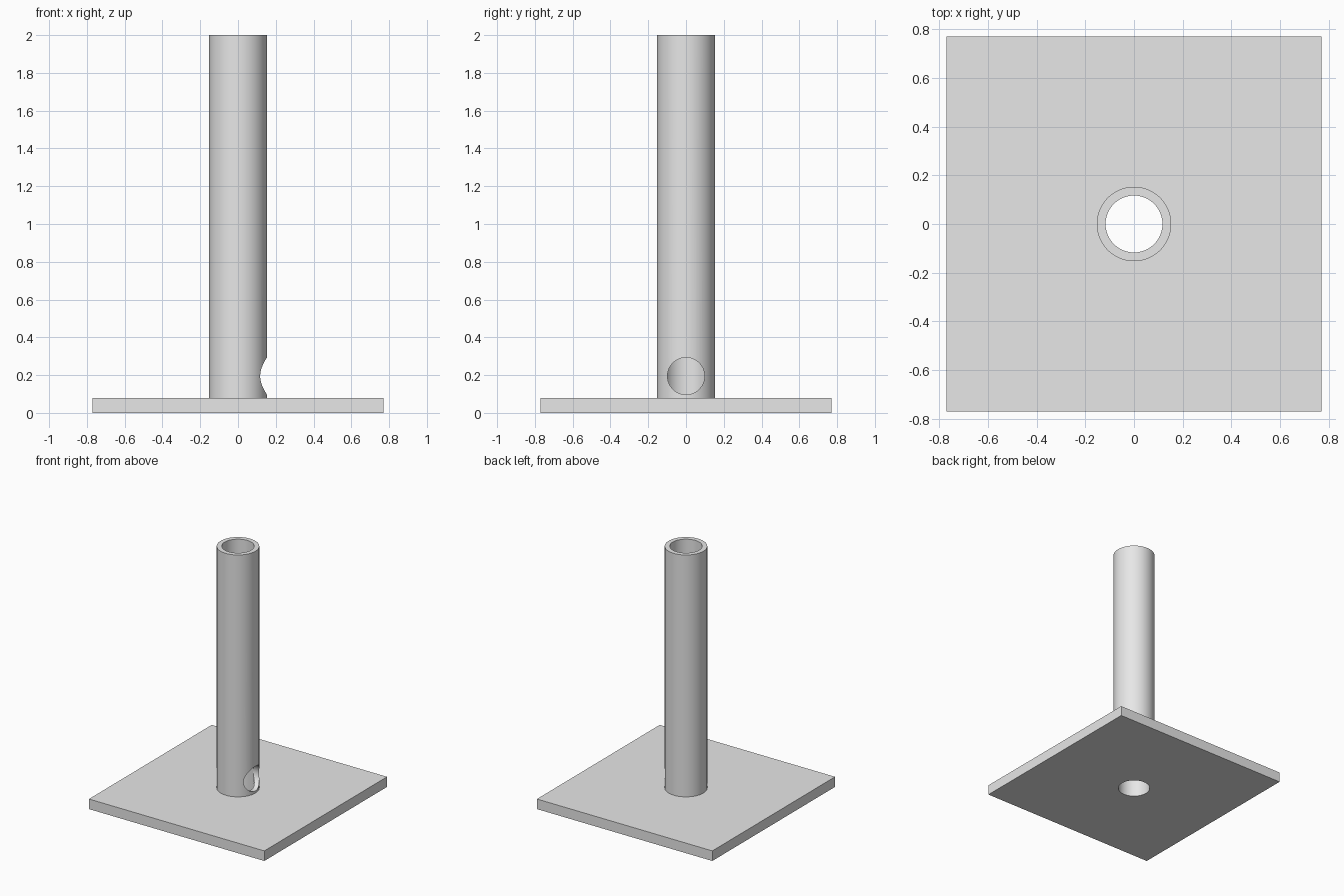
import bpy
from math import pi

default = bpy.data.objects.get("Cube")
if default:
    bpy.data.objects.remove(default, do_unlink=True)

PLATE_SIDE, PLATE_TOP, HEIGHT = 1.54, 0.08, 2.0
OUTER_R, BORE_R = 0.153, 0.117
PORT_R, PORT_Z = 0.098, 0.195

grey = bpy.data.materials.new("plain_grey")
grey.use_nodes = True
colour = (0.8, 0.8, 0.8, 1)
grey.diffuse_color = colour
grey.node_tree.nodes["Principled BSDF"].inputs["Base Color"].default_value = colour


def cylinder(name, radius, depth, location, rotation=(0, 0, 0)):
    bpy.ops.mesh.primitive_cylinder_add(
        vertices=96, radius=radius, depth=depth, location=location, rotation=rotation)
    obj = bpy.context.object
    obj.name = name
    obj.data.materials.append(grey)
    return obj


def cut(obj, cutter):
    cutter.hide_render = True
    mod = obj.modifiers.new("cut", "BOOLEAN")
    mod.operation = "DIFFERENCE"
    mod.solver = "EXACT"
    mod.object = cutter
    bpy.ops.object.select_all(action="DESELECT")
    obj.select_set(True)
    bpy.context.view_layer.objects.active = obj
    bpy.ops.object.modifier_apply(modifier=mod.name)


# Square base plate
bpy.ops.mesh.primitive_cube_add(size=1, location=(0, 0, PLATE_TOP / 2))
plate = bpy.context.object
plate.name = "base_plate"
plate.scale = (PLATE_SIDE, PLATE_SIDE, PLATE_TOP)
bpy.ops.object.transform_apply(location=False, rotation=False, scale=True)
plate.data.materials.append(grey)

# Upright tube
tube = cylinder("upright_tube", OUTER_R, HEIGHT - PLATE_TOP,
                (0, 0, (HEIGHT + PLATE_TOP) / 2))

# Bore through tube and plate, and a round port in the left wall
bore = cylinder("bore_cutter", BORE_R, 3, (0, 0, 1))
port = cylinder("port_cutter", PORT_R, 0.4, (0.2, 0, PORT_Z), (0, pi / 2, 0))
cut(plate, bore)
cut(tube, bore)
cut(tube, port)

for cutter in (bore, port):
    bpy.data.objects.remove(cutter, do_unlink=True)

# Smooth round walls with sharp rims
for obj in (plate, tube):
    bpy.ops.object.select_all(action="DESELECT")
    obj.select_set(True)
    bpy.context.view_layer.objects.active = obj
    bpy.ops.object.shade_smooth_by_angle(angle=pi / 6)
